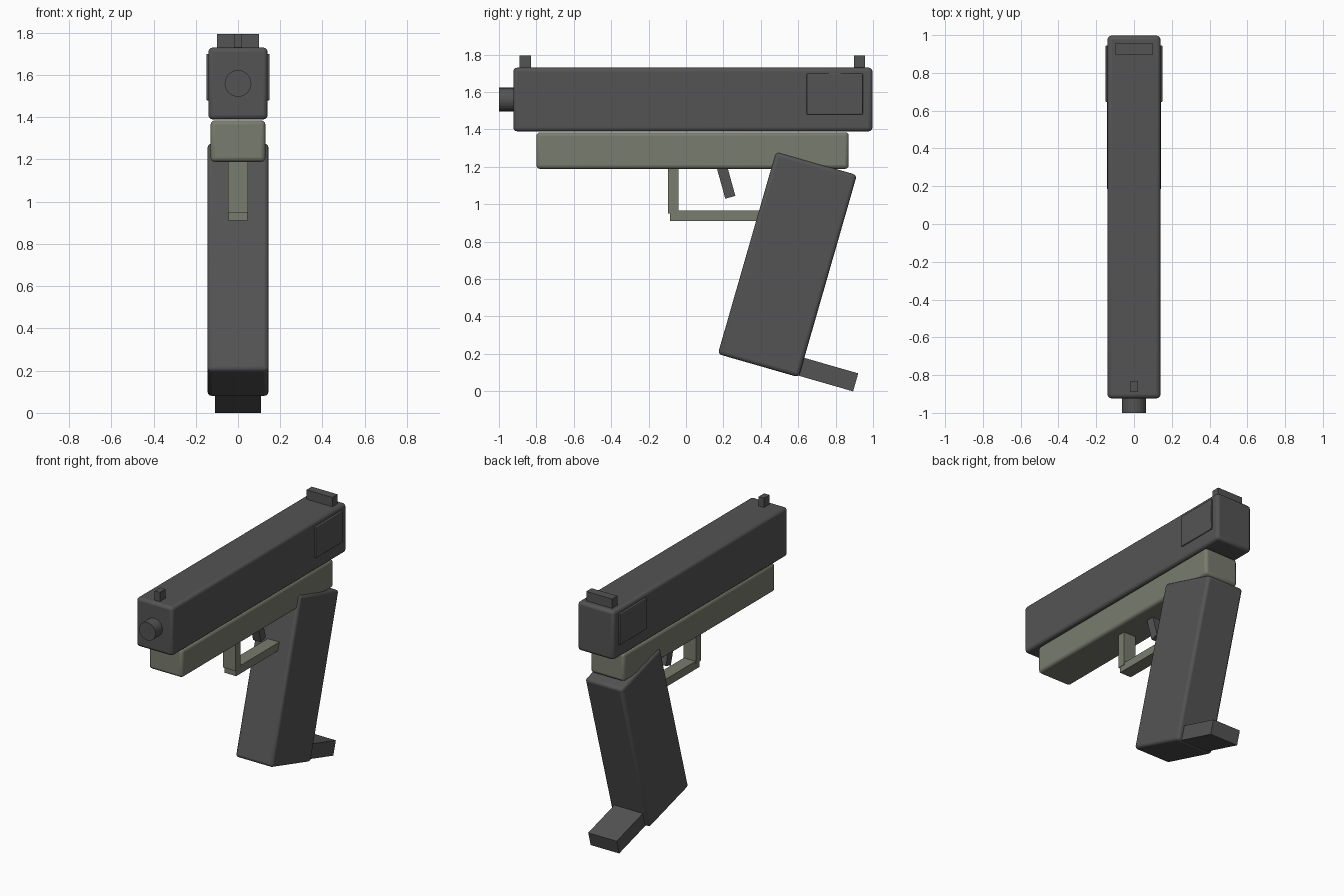
import bpy
import math
from mathutils import Matrix

cube = bpy.data.objects.get("Cube")
if cube:
    bpy.data.objects.remove(cube, do_unlink=True)


def make_material(name, rgb):
    mat = bpy.data.materials.new(name)
    mat.use_nodes = True
    mat.diffuse_color = (*rgb, 1)
    mat.node_tree.nodes["Principled BSDF"].inputs["Base Color"].default_value = (*rgb, 1)
    return mat


gunmetal = make_material("dark_grey", (0.088, 0.088, 0.088))
olive = make_material("olive_grey", (0.19, 0.2, 0.155))


def finish(name, mat, bevel=0):
    obj = bpy.context.object
    obj.name = name
    obj.data.name = name
    obj.data.materials.append(mat)
    if bevel:
        mod = obj.modifiers.new("rounded_edges", "BEVEL")
        mod.width = bevel
        mod.segments = 3
        bpy.ops.object.shade_smooth_by_angle(angle=math.radians(35))
    return obj


def box(name, mat, center, size, tilt=0, bevel=0):
    """Box of the given full size, tilted about the x axis."""
    bpy.ops.mesh.primitive_cube_add(size=1, location=center, rotation=(tilt, 0, 0))
    bpy.context.object.data.transform(Matrix.Diagonal((*size, 1)))
    return finish(name, mat, bevel)


# Slide and frame
box("slide", gunmetal, (0, 0.037, 1.56), (0.28, 1.92, 0.34), bevel=0.02)
box("frame", olive, (0, 0.035, 1.287), (0.26, 1.67, 0.196), bevel=0.02)

# Barrel tip
bpy.ops.mesh.primitive_cylinder_add(vertices=24, radius=0.063, depth=0.3,
                                    location=(0, -0.85, 1.56),
                                    rotation=(math.pi / 2, 0, 0))
finish("barrel", gunmetal)

# Sights
box("front_sight", gunmetal, (0, -0.86, 1.755), (0.04, 0.06, 0.08))
box("rear_sight", gunmetal, (0, 0.927, 1.755), (0.2, 0.058, 0.08))

# Raised panels on both sides of the slide
for side, x in (("left", 1), ("right", -1)):
    box(side + "_slide_panel", gunmetal, (x * 0.135, 0.795, 1.59),
        (0.03, 0.3, 0.22), bevel=0.005)

# Tilted grip with the magazine foot behind it
lean = -0.28
box("grip", gunmetal, (0, 0.542, 0.678), (0.288, 0.45, 1.125), lean, bevel=0.02)
box("magazine_foot", gunmetal, (0, 0.715, 0.103), (0.22, 0.4, 0.1), lean)

# Trigger and its guard
box("trigger", gunmetal, (0, 0.205, 1.153), (0.06, 0.056, 0.24), 0.27)
box("guard_post", olive, (0, -0.068, 1.085), (0.096, 0.055, 0.27))
box("guard_bar", olive, (0, 0.183, 0.938), (0.09, 0.536, 0.056))
